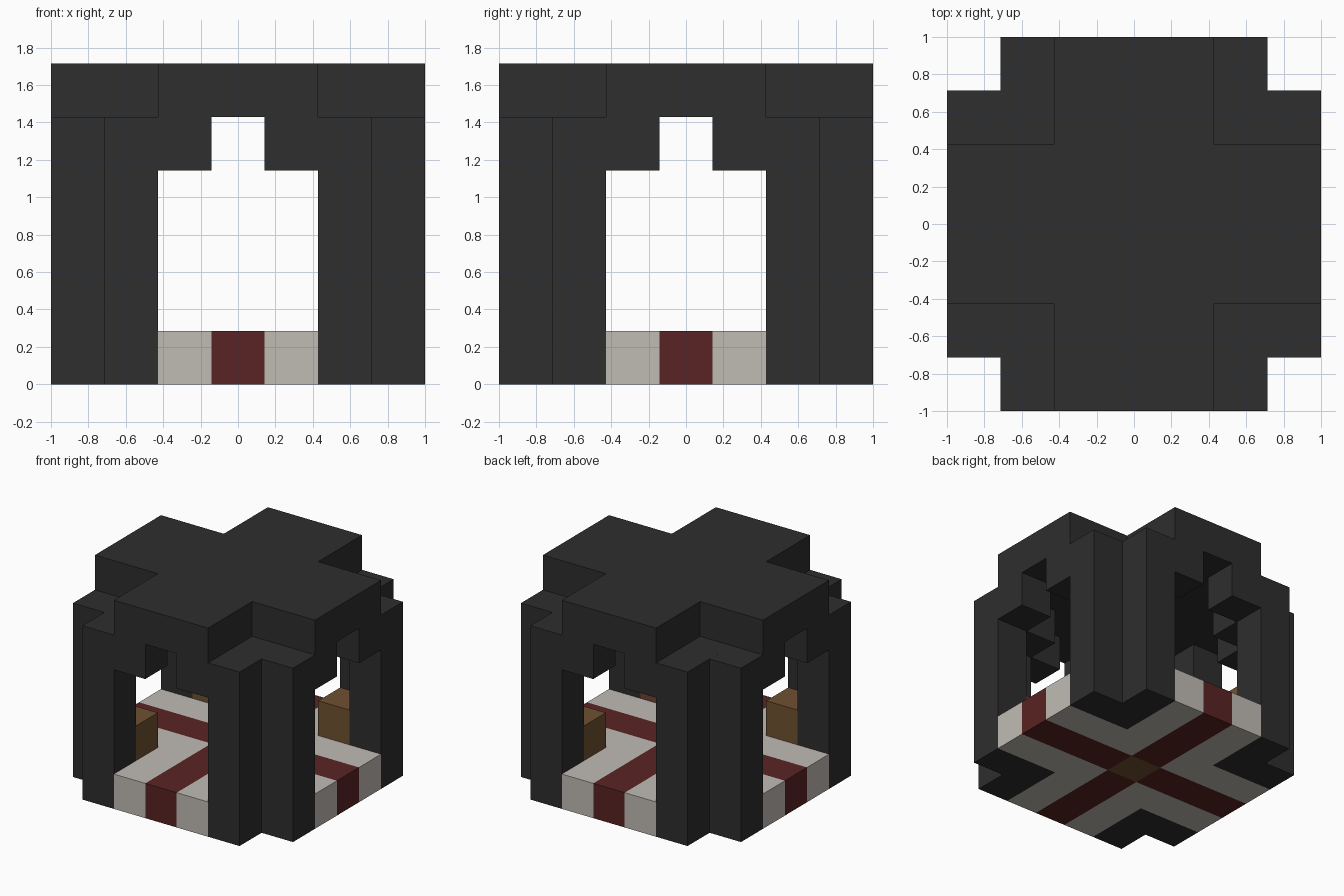
import bpy, bmesh
from math import pi
from mathutils import Matrix, Vector

cube = bpy.data.objects.get("Cube")
if cube:
    bpy.data.objects.remove(cube)

U = 1 / 7  # half a building block


def srgb(c):
    c /= 255
    return c / 12.92 if c <= 0.04045 else ((c + 0.055) / 1.055) ** 2.4


def material(name, *rgb):
    colour = [srgb(c) for c in rgb] + [1]
    mat = bpy.data.materials.new(name)
    mat.use_nodes = True
    mat.diffuse_color = colour
    bsdf = next(n for n in mat.node_tree.nodes if n.type == "BSDF_PRINCIPLED")
    bsdf.inputs["Base Color"].default_value = colour
    bsdf.inputs["Roughness"].default_value = 0.9
    return mat


DARK = material("charcoal stone", 46, 46, 46)
PALE = material("pale stone", 192, 187, 180)
RED = material("dark red", 90, 35, 35)
GOLD = material("golden brown", 111, 81, 49)
RUST = material("rust brown", 112, 65, 50)


def prism(name, points, low, high, mat, turn=0, upright=False, mirror=False):
    """Extrude an outline from low to high, upright along y, then turn by quarters."""
    bm = bmesh.new()
    make = (lambda p: (p[0], low, p[1])) if upright else (lambda p: (p[0], p[1], low))
    face = bm.faces.new([bm.verts.new(make(p)) for p in points])
    ext = bmesh.ops.extrude_face_region(bm, geom=[face])
    moved = [g for g in ext["geom"] if isinstance(g, bmesh.types.BMVert)]
    axis = Vector((0, 1, 0)) if upright else Vector((0, 0, 1))
    bmesh.ops.translate(bm, verts=moved, vec=axis * (high - low))
    flip = Matrix.Scale(-1, 4, (1, 0, 0)) if mirror else Matrix()
    bm.transform(Matrix.Scale(U, 4) @ Matrix.Rotation(turn * pi / 2, 4, "Z") @ flip)
    bmesh.ops.recalc_face_normals(bm, faces=bm.faces)
    mesh = bpy.data.meshes.new(name)
    bm.to_mesh(mesh)
    bm.free()
    mesh.materials.append(mat)
    obj = bpy.data.objects.new(name, mesh)
    bpy.context.collection.objects.link(obj)
    return obj


def rect(x0, y0, x1, y1):
    return [(x0, y0), (x1, y0), (x1, y1), (x0, y1)]


# Outlines, in half blocks
half_arch = [(1, 8), (3, 8), (3, 0), (5, 0), (5, 10), (1, 10)]
tile = [(1, 1), (7, 1), (7, 3), (3, 3), (3, 7), (1, 7)]
cross = [(3, 3), (3, 7), (-3, 7), (-3, 3), (-7, 3), (-7, -3),
         (-3, -3), (-3, -7), (3, -7), (3, -3), (7, -3), (7, 3)]
corner = rect(3, 3, 5, 5)

# Roof and floor centre
prism("roof", cross, 10, 12, DARK)
prism("floor_centre", rect(-1, -1, 1, 1), 0, 2, GOLD)

# Four sides and four corners
for q in range(4):
    for side, mirrored in (("left", False), ("right", True)):
        prism(f"arch_{side}_{q}", half_arch, -7, -5, DARK, q, True, mirrored)
    prism(f"floor_tile_{q}", tile, 0, 2, PALE, q)
    prism(f"floor_stripe_{q}", rect(1, -1, 7, 1), 0, 2, RED, q)
    prism(f"corner_base_{q}", corner, 0, 2, DARK, q)
    prism(f"corner_block_{q}", corner, 2, 4, RUST if q == 3 else GOLD, q)
    prism(f"corner_cap_{q}", corner, 8, 10, DARK, q)
